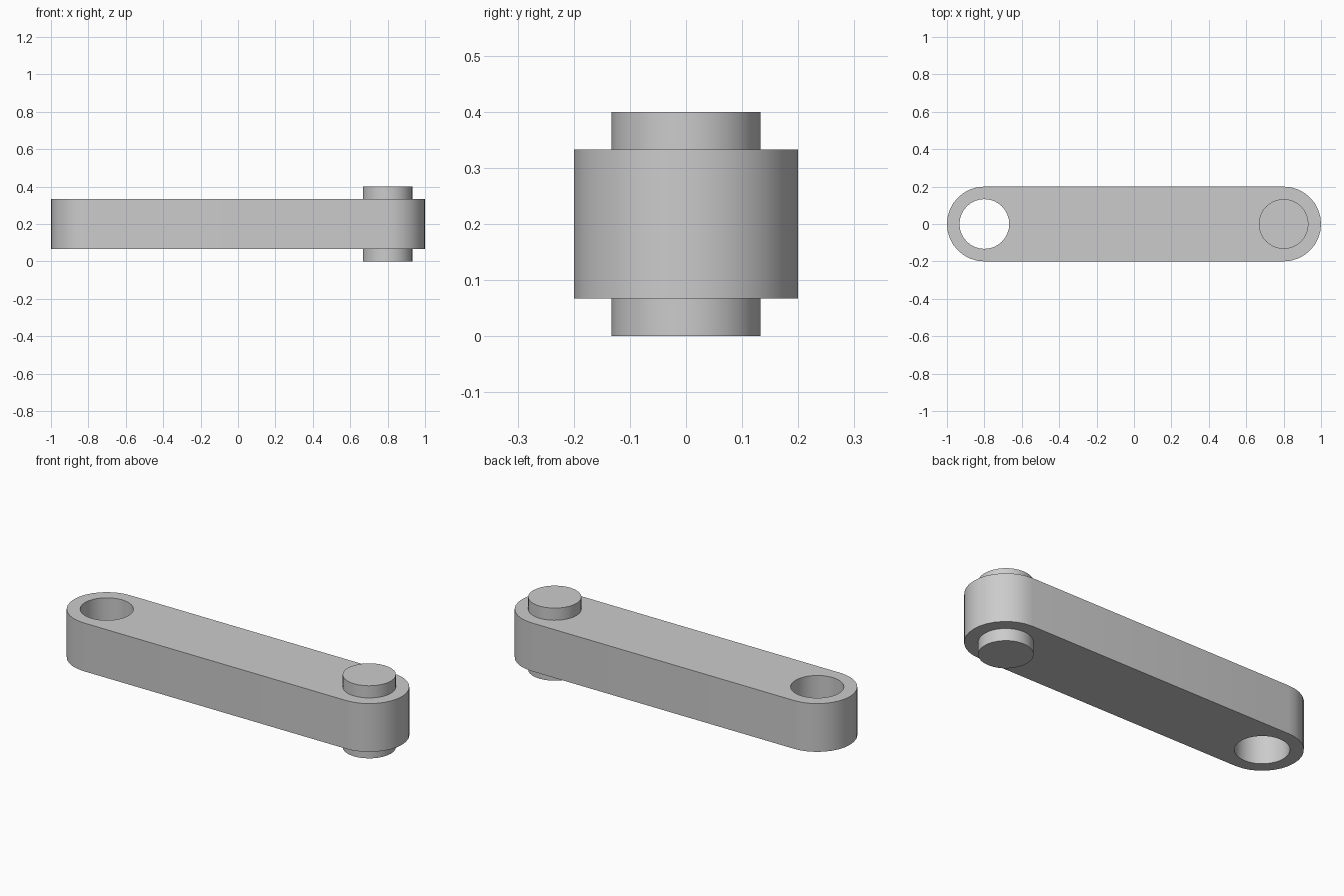
import bpy, bmesh
from math import cos, sin, pi, radians

cube = bpy.data.objects.get("Cube")
if cube:
    bpy.data.objects.remove(cube, do_unlink=True)

SEGS = 32              # sides of a full circle
HALF_SPAN = 0.8        # pivot centre distance from the middle
END_R, PIN_R = 0.2, 0.133
LOW, HIGH, TOP = 0.067, 0.333, 0.4

grey = bpy.data.materials.new("plain_grey")
grey.use_nodes = True
colour = (0.6, 0.6, 0.6, 1)
grey.diffuse_color = colour
grey.node_tree.nodes["Principled BSDF"].inputs["Base Color"].default_value = colour


def arc(cx, radius, start, steps):
    """Points on a circle, stepping counter-clockwise from the start angle."""
    return [(cx + radius * cos(start + 2 * pi * i / SEGS),
             radius * sin(start + 2 * pi * i / SEGS)) for i in range(steps)]


def extrude_outline(name, loops, z0, z1):
    """Fill flat closed loops (inner ones become holes) and extrude upward."""
    bm = bmesh.new()
    for loop in loops:
        verts = [bm.verts.new((x, y, z0)) for x, y in loop]
        for a, b in zip(verts, verts[1:] + verts[:1]):
            bm.edges.new((a, b))
    bmesh.ops.triangle_fill(bm, edges=bm.edges[:], use_beauty=True, normal=(0, 0, 1))
    result = bmesh.ops.extrude_face_region(bm, geom=bm.faces[:], use_keep_orig=True)
    raised = [v for v in result["geom"] if isinstance(v, bmesh.types.BMVert)]
    bmesh.ops.translate(bm, verts=raised, vec=(0, 0, z1 - z0))
    bmesh.ops.recalc_face_normals(bm, faces=bm.faces[:])
    mesh = bpy.data.meshes.new(name)
    bm.to_mesh(mesh)
    bm.free()
    mesh.materials.append(grey)
    obj = bpy.data.objects.new(name, mesh)
    bpy.context.collection.objects.link(obj)
    bpy.ops.object.select_all(action="DESELECT")
    obj.select_set(True)
    bpy.context.view_layer.objects.active = obj
    bpy.ops.object.shade_smooth_by_angle(angle=radians(30))


# Link bar: rounded ends with an open pivot hole on one side
half = SEGS // 2 + 1
bar = arc(HALF_SPAN, END_R, -pi / 2, half) + arc(-HALF_SPAN, END_R, pi / 2, half)
hole = arc(-HALF_SPAN, PIN_R, 0, SEGS)
extrude_outline("link_bar", [bar, hole], LOW, HIGH)

# Pin: passes through the bar and stands out above and below
extrude_outline("pivot_pin", [arc(HALF_SPAN, PIN_R, 0, SEGS)], 0, TOP)
